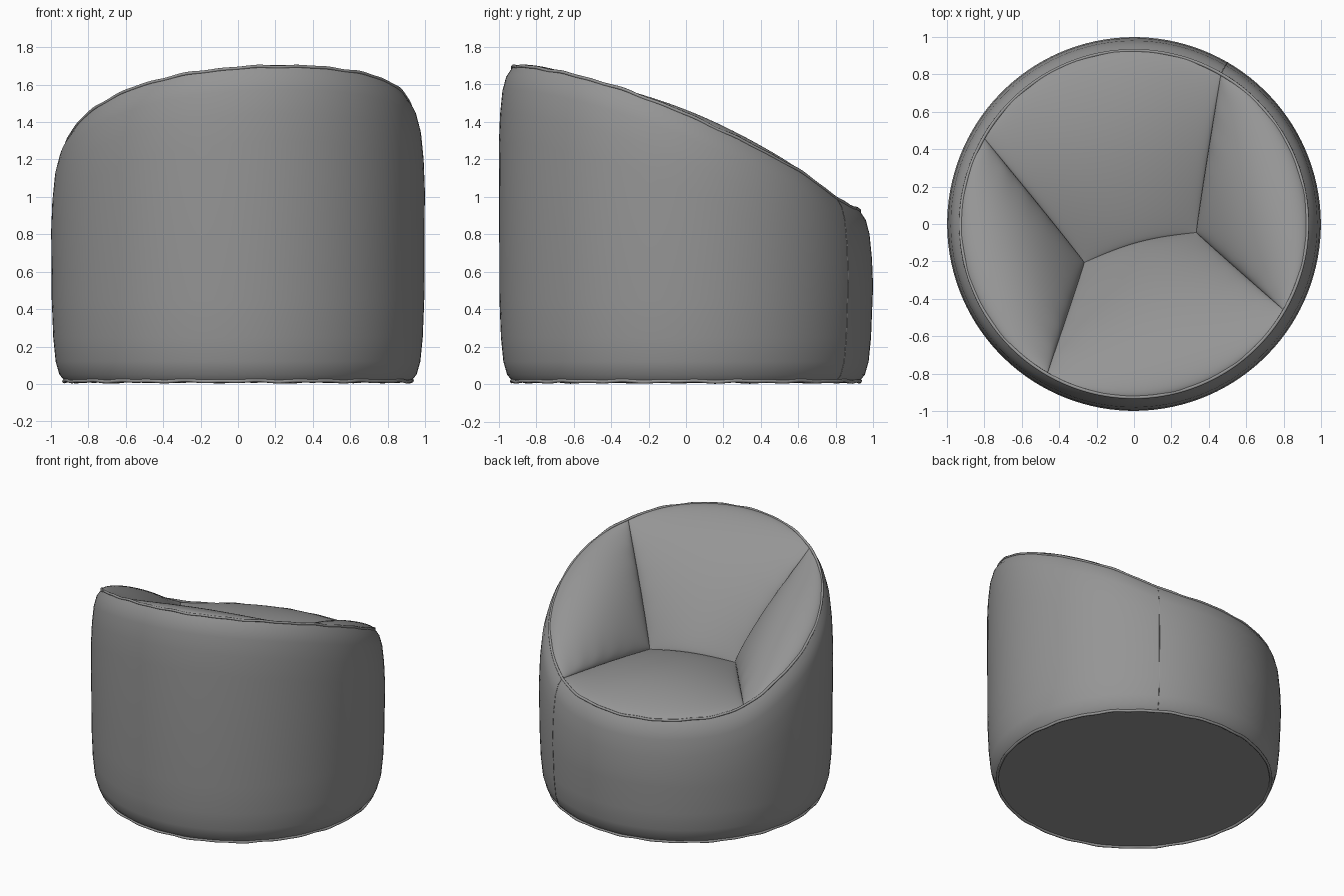
import bpy, math
from math import sin, cos, pi, exp, radians
from mathutils import Vector

cube = bpy.data.objects.get("Cube")
if cube:
    bpy.data.objects.remove(cube, do_unlink=True)

TURN = radians(15)      # the seat opens slightly off the back axis
RIM = 0.93
STEPS = 128

fabric = bpy.data.materials.new("grey fabric")
fabric.use_nodes = True
GREY = (0.3, 0.3, 0.3, 1)
fabric.diffuse_color = GREY
bsdf = fabric.node_tree.nodes["Principled BSDF"]
bsdf.inputs["Base Color"].default_value = GREY
bsdf.inputs["Roughness"].default_value = 0.8


def rim_height(y):
    """Height of the sloping rim; y runs forward, to the low side."""
    t = -y
    return 1.327 + 0.47 * t - 0.02 * t * t - 0.065 * t ** 3 - 0.04 * exp(-((t + 0.7) / 0.2) ** 2)


def rim_point(a, r=RIM):
    return Vector((r * cos(a), r * sin(a), rim_height(RIM * sin(a))))


def finish(name, data):
    obj = bpy.data.objects.new(name, data)
    bpy.context.collection.objects.link(obj)
    obj.rotation_euler.z = TURN
    data.materials.append(fabric)
    return obj


def add_mesh(name, verts, faces):
    mesh = bpy.data.meshes.new(name)
    mesh.from_pydata(verts, [], faces)
    obj = finish(name, mesh)
    bpy.ops.object.select_all(action='DESELECT')
    obj.select_set(True)
    bpy.context.view_layer.objects.active = obj
    bpy.ops.object.shade_smooth_by_angle(angle=radians(50))


def add_cord(name, points, radius, closed):
    curve = bpy.data.curves.new(name, 'CURVE')
    curve.dimensions = '3D'
    curve.bevel_depth = radius
    curve.bevel_resolution = 2
    line = curve.splines.new('POLY')
    line.points.add(len(points) - 1)
    for p, co in zip(line.points, points):
        p.co = (*co, 1)
    line.use_cyclic_u = closed
    line.use_smooth = True
    finish(name, curve)


# Outer wall: rings measured up from the floor, then down from the rim
LOW = [(0.93, 0.02), (0.955, 0.05), (0.975, 0.12), (0.988, 0.25), (0.996, 0.45)]
HIGH = [(0.999, 0.4), (0.993, 0.25), (0.98, 0.12), (0.96, 0.045), (RIM, 0)]


def wall_ring(a):
    top = rim_height(RIM * sin(a))
    return [(r * cos(a), r * sin(a), z) for r, z in LOW] + \
           [(r * cos(a), r * sin(a), top - d) for r, d in HIGH]


rows = len(LOW) + len(HIGH)
verts, faces = [], []
for i in range(STEPS):
    verts += wall_ring(2 * pi * i / STEPS)
    for k in range(rows - 1):
        a, b = i * rows + k, (i + 1) % STEPS * rows + k
        faces.append((a, b, b + 1, a + 1))
faces.append([i * rows for i in reversed(range(STEPS))])
add_mesh("outer_wall", verts, faces)

# Inner cushions: pillowed patches from the central crease out to the rim
CREASE_R, CREASE_L = Vector((0.31, -0.13, 0.92)), Vector((-0.31, -0.13, 0.92))


def add_cushion(name, start, end, p, q, puff, wrinkle=0.0):
    n, m = 48, 36
    verts, faces = [], []
    for i in range(n + 1):
        u = (1 - cos(pi * i / n)) / 2
        outer = rim_point(radians(start + (end - start) * u))
        inner = p.lerp(q, u)
        if p != q:
            inner = inner + Vector((0, 0.03, 0.035)) * sin(pi * u)
        for j in range(m + 1):
            v = (1 - cos(pi * j / m)) / 2
            # fullest toward the rim
            swell = max(0, sin(pi * u)) ** 0.55 * max(0, sin(pi * v ** 1.25)) ** 0.6
            fold = wrinkle * sin(v * 34) * exp(-u * (1 - u) * 22) * sin(pi * v) * min(1, u * (1 - u) * 30)
            verts.append(inner.lerp(outer, v) + puff * swell + Vector((0, 0, fold)))
    for i in range(n):
        for j in range(m):
            a = i * (m + 1) + j
            b = a + m + 1
            faces.append((a, a + 1, b + 1, b))
    add_mesh(name, verts, faces)


add_cushion("seat", 45, 135, CREASE_R, CREASE_L, Vector((0, -0.01, 0.1)))
add_cushion("backrest", 225, 315, CREASE_L, CREASE_R, Vector((0, 0.07, 0.12)), 0.006)
add_cushion("left_arm_cushion", -45, 45, CREASE_R, CREASE_R, Vector((-0.07, 0, 0.16)), 0.008)
add_cushion("right_arm_cushion", 135, 225, CREASE_L, CREASE_L, Vector((0.07, 0, 0.16)), 0.008)

# Piping along the rim and the base, gently uneven like stitched cloth
rim_cord, base_cord = [], []
for i in range(STEPS * 2):
    a = pi * i / STEPS
    wobble = 0.002 * sin(17 * a) + 0.002 * sin(29 * a + 1)
    rim_cord.append(rim_point(a, RIM - 0.003) + Vector((0, 0, wobble + 0.003)))
    base_cord.append((RIM * cos(a), RIM * sin(a), 0.016 + wobble))
add_cord("rim_piping", rim_cord, 0.009, True)
add_cord("base_piping", base_cord, 0.01, True)

# Upright seam on the wall
add_cord("wall_seam", wall_ring(radians(45)), 0.002, False)
